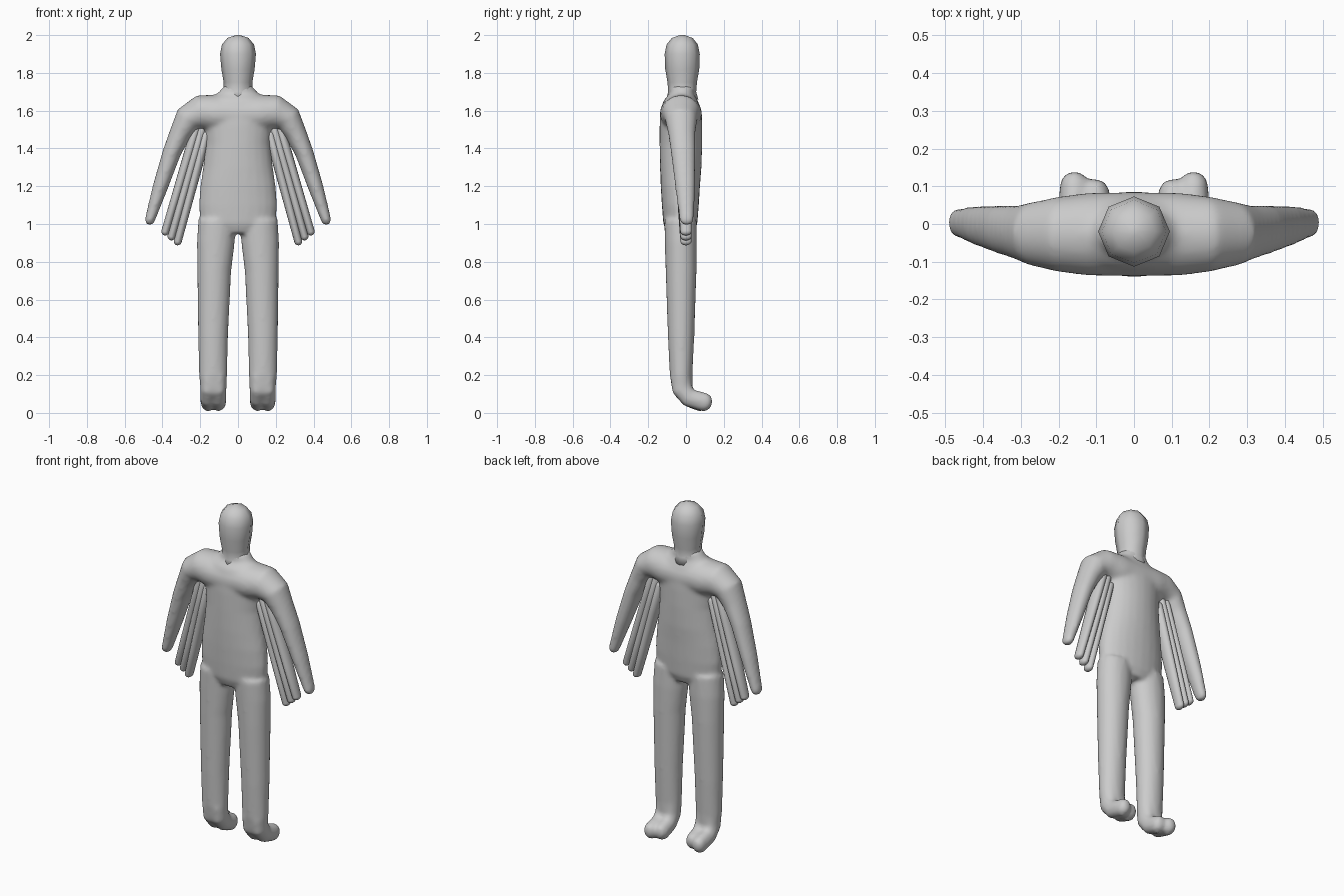
import bpy, bmesh, math
from mathutils import Vector

cube = bpy.data.objects.get("Cube")
if cube:
    bpy.data.objects.remove(cube)

grey = bpy.data.materials.new("plain_grey")
grey.use_nodes = True
COLOR = (0.6, 0.6, 0.6, 1)
grey.diffuse_color = COLOR
grey.node_tree.nodes["Principled BSDF"].inputs["Base Color"].default_value = COLOR

X, Y = Vector((1, 0, 0)), Vector((0, 1, 0))


def loft(bm, rows, axis, sides=24, round_start=False, round_end=False):
    """Tube through rows of (x, y, z, radius along axis, other radius)."""
    pts = [Vector(r[:3]) for r in rows]
    rings = []
    for i, r in enumerate(rows):
        t = (pts[min(i + 1, len(pts) - 1)] - pts[max(i - 1, 0)]).normalized()
        rings.append((pts[i], t, r[3], r[4]))

    def dome(ring, sign):
        c, t, a, b = ring
        out = []
        for k in (1, 2, 3):
            g = k * math.pi / 7
            out.append((c + t * sign * min(a, b) * math.sin(g), t,
                        a * math.cos(g), b * math.cos(g)))
        return out
    if round_end:
        rings += dome(rings[-1], 1)
    if round_start:
        rings = dome(rings[0], -1)[::-1] + rings

    loops = []
    for c, t, a, b in rings:
        u = (axis - t * axis.dot(t)).normalized()
        v = t.cross(u)
        angles = [2 * math.pi * k / sides for k in range(sides)]
        loops.append([bm.verts.new(c + u * a * math.cos(q) + v * b * math.sin(q))
                      for q in angles])
    for lo, hi in zip(loops, loops[1:]):
        for k in range(sides):
            n = (k + 1) % sides
            bm.faces.new((lo[k], lo[n], hi[n], hi[k]))
    bm.faces.new(loops[0][::-1])
    bm.faces.new(loops[-1])


def finish(bm, name):
    bmesh.ops.recalc_face_normals(bm, faces=bm.faces)
    mesh = bpy.data.meshes.new(name)
    bm.to_mesh(mesh)
    bm.free()
    mesh.materials.append(grey)
    mesh.shade_smooth()
    ob = bpy.data.objects.new(name, mesh)
    bpy.context.collection.objects.link(ob)
    return ob


# Body: torso, arms, legs and feet blended into one skin
body = bmesh.new()
loft(body, [(0, -.03, .95, .12, .07), (0, -.03, 1.0, .2, .09),
            (0, -.03, 1.1, .208, .098), (0, -.03, 1.2, .2, .104),
            (0, -.028, 1.3, .185, .11), (0, -.027, 1.42, .172, .113),
            (0, -.027, 1.52, .18, .113), (0, -.027, 1.6, .22, .11),
            (0, -.025, 1.65, .2, .092), (0, -.02, 1.69, .11, .065),
            (0, -.02, 1.73, .075, .07)], X)
for s in (-1, 1):
    # shoulder and arm
    loft(body, [(0, -.027, 1.58, .112, .105), (s * .12, -.027, 1.585, .11, .1),
                (s * .2, -.027, 1.59, .1, .093), (s * .265, -.026, 1.555, .085, .075),
                (s * .305, -.022, 1.48, .072, .058), (s * .35, -.015, 1.38, .065, .049),
                (s * .41, -.005, 1.2, .053, .041), (s * .467, .004, 1.02, .038, .027)],
         Y, round_end=True)
    # leg
    loft(body, [(s * .11, -.03, 1.02, .1, .085), (s * .118, -.027, .9, .1, .085),
                (s * .126, -.026, .75, .09, .082), (s * .132, -.026, .4, .079, .07),
                (s * .132, -.026, .2, .075, .06), (s * .13, -.02, .13, .07, .054)],
         X, round_end=True)
    # two-lobed foot pointing backward
    for x, tip in ((.158, .1), (.103, .08)):
        loft(body, [(s * x, -.028, .2, .042, .055), (s * x, -.02, .125, .042, .055),
                    (s * x, .015, .08, .042, .05), (s * x, tip, .056, .04, .05)],
             X, round_end=True)
body = finish(body, "body")
remesh = body.modifiers.new("blend", 'REMESH')
remesh.mode = 'VOXEL'
remesh.voxel_size = .011
remesh.use_smooth_shade = True
smooth = body.modifiers.new("soften", 'SMOOTH')
smooth.factor = .5
smooth.iterations = 8

# Eight-sided head and neck
head = bmesh.new()
loft(head, [(0, -.02, 1.66, .1, .085), (0, -.02, 1.7, .076, .074),
            (0, -.02, 1.75, .076, .078), (0, -.02, 1.82, .088, .09),
            (0, -.02, 1.9, .095, .093), (0, -.02, 1.95, .085, .083),
            (0, -.02, 1.985, .056, .055), (0, -.02, 2.0, .012, .012)], X, sides=8)
finish(head, "head")

# Three slender wing fingers hanging under each arm
for s, side in ((-1, "right"), (1, "left")):
    for i in range(3):
        fin = bmesh.new()
        x0, z0 = .205 - .017 * i, 1.56 - .045 * i
        x1, z1 = .385 - .033 * i, .96 - .026 * i
        rows = []
        for f, ry, rx in ((0, .045, .028), (.3, .042, .026), (.7, .036, .023), (1, .03, .021)):
            rows.append((s * (x0 + (x1 - x0) * f), -.02 * (1 - f), z0 + (z1 - z0) * f, ry, rx))
        loft(fin, rows, Y, sides=16, round_start=True, round_end=True)
        finish(fin, f"{side}_wing_finger_{i + 1}")
